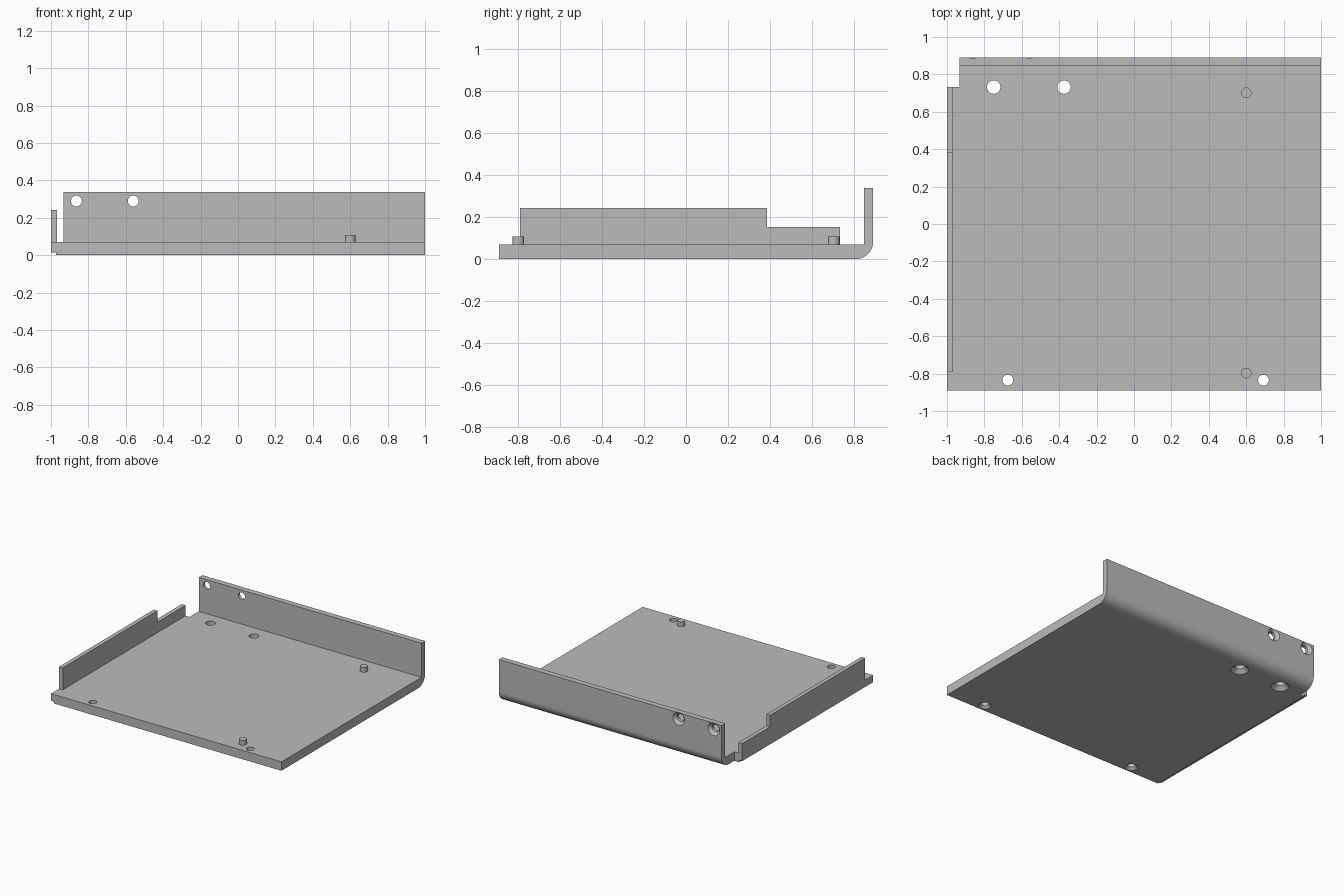
import bpy, bmesh, math
from mathutils import Vector

cube = bpy.data.objects.get("Cube")
if cube:
    bpy.data.objects.remove(cube)

grey = bpy.data.materials.new("plain grey")
grey.use_nodes = True
COLOUR = (0.5, 0.5, 0.5, 1)
grey.diffuse_color = COLOUR
grey.node_tree.nodes["Principled BSDF"].inputs["Base Color"].default_value = COLOUR


def add_object(name, bm):
    bmesh.ops.recalc_face_normals(bm, faces=bm.faces[:])
    mesh = bpy.data.meshes.new(name)
    bm.to_mesh(mesh)
    bm.free()
    mesh.materials.append(grey)
    ob = bpy.data.objects.new(name, mesh)
    bpy.context.collection.objects.link(ob)
    return ob


def extrude_x(name, profile, x0, x1):
    """Extrude a closed (y, z) outline from x0 to x1."""
    bm = bmesh.new()
    face = bm.faces.new([bm.verts.new((x0, y, z)) for y, z in profile])
    out = bmesh.ops.extrude_face_region(bm, geom=[face])
    verts = [v for v in out["geom"] if isinstance(v, bmesh.types.BMVert)]
    bmesh.ops.translate(bm, verts=verts, vec=(x1 - x0, 0, 0))
    return add_object(name, bm)


def box(name, x0, x1, y0, y1, z0, z1):
    return extrude_x(name, [(y0, z0), (y1, z0), (y1, z1), (y0, z1)], x0, x1)


def turned(name, rings, origin, axis, sides=32):
    """Solid of revolution from (radius, distance along axis) rings."""
    bm = bmesh.new()
    turn = Vector((0, 0, 1)).rotation_difference(Vector(axis))
    loops = []
    for r, d in rings:
        angles = [math.tau * i / sides for i in range(sides)]
        loops.append([bm.verts.new(Vector(origin) + turn @ Vector(
            (r * math.cos(a), r * math.sin(a), d))) for a in angles])
    for a, b in zip(loops, loops[1:]):
        for i in range(sides):
            j = (i + 1) % sides
            bm.faces.new((a[i], a[j], b[j], b[i]))
    bm.faces.new(loops[0])
    bm.faces.new(loops[-1])
    return add_object(name, bm)


def cut(target, cutter):
    mod = target.modifiers.new(cutter.name, "BOOLEAN")
    mod.operation = "DIFFERENCE"
    mod.solver = "EXACT"
    mod.object = cutter
    bpy.context.view_layer.objects.active = target
    bpy.ops.object.modifier_apply(modifier=mod.name)
    bpy.data.objects.remove(cutter)


def countersink(name, origin, axis, r, wide):
    """Cutter entering along axis: a cone that narrows to a straight hole."""
    return turned(name, [(wide, -0.02), (wide, 0), (r, wide - r), (r, 0.12)],
                  origin, axis)


# Tray: floor bent up into the back wall, with a rounded outer bend
BEND, BACK, TOP, FLOOR = 0.085, 0.89, 0.337, 0.07
outline = [(-BACK, FLOOR), (-BACK, 0)]
for i in range(17):
    a = math.pi / 2 * i / 16
    outline.append((BACK - BEND + BEND * math.sin(a), BEND - BEND * math.cos(a)))
outline += [(BACK, TOP), (0.845, TOP), (0.845, FLOOR)]
tray = extrude_x("bent_tray", outline, -1, 1)

# Corner relief and the shallow rebate under the left-hand edge
cut(tray, box("corner_cutter", -1.1, -0.932, 0.732, 1, -0.1, 0.5))
cut(tray, box("rebate_cutter", -1.1, -0.972, -1, 1, -0.1, 0.015))

# Countersunk screw holes through the floor
for x, y, r, wide in [(-0.75, 0.732, 0.036, 0.065), (-0.374, 0.732, 0.036, 0.065),
                      (-0.675, -0.835, 0.029, 0.046), (0.692, -0.835, 0.029, 0.046)]:
    cut(tray, countersink("floor_hole_cutter", (x, y, 0), (0, 0, 1), r, wide))

# Countersunk screw holes through the back wall
for x in (-0.864, -0.56):
    cut(tray, countersink("wall_hole_cutter", (x, BACK, 0.29), (0, -1, 0), 0.029, 0.051))

# Stepped side wall
side_wall = extrude_x("side_wall", [(-0.79, FLOOR), (0.732, FLOOR), (0.732, 0.152),
                                    (0.385, 0.152), (0.385, 0.242), (-0.79, 0.242)],
                      -1, -0.967)

# Locating pegs
pegs = [turned(name, [(0.028, 0.05), (0.028, 0.108)], (0.6, y, 0), (0, 0, 1))
        for name, y in (("front_peg", -0.797), ("back_peg", 0.702))]

# Smooth the curves while keeping the edges crisp
for ob in [tray, side_wall] + pegs:
    bpy.ops.object.select_all(action="DESELECT")
    ob.select_set(True)
    bpy.context.view_layer.objects.active = ob
    bpy.ops.object.shade_smooth_by_angle(angle=math.radians(30))
